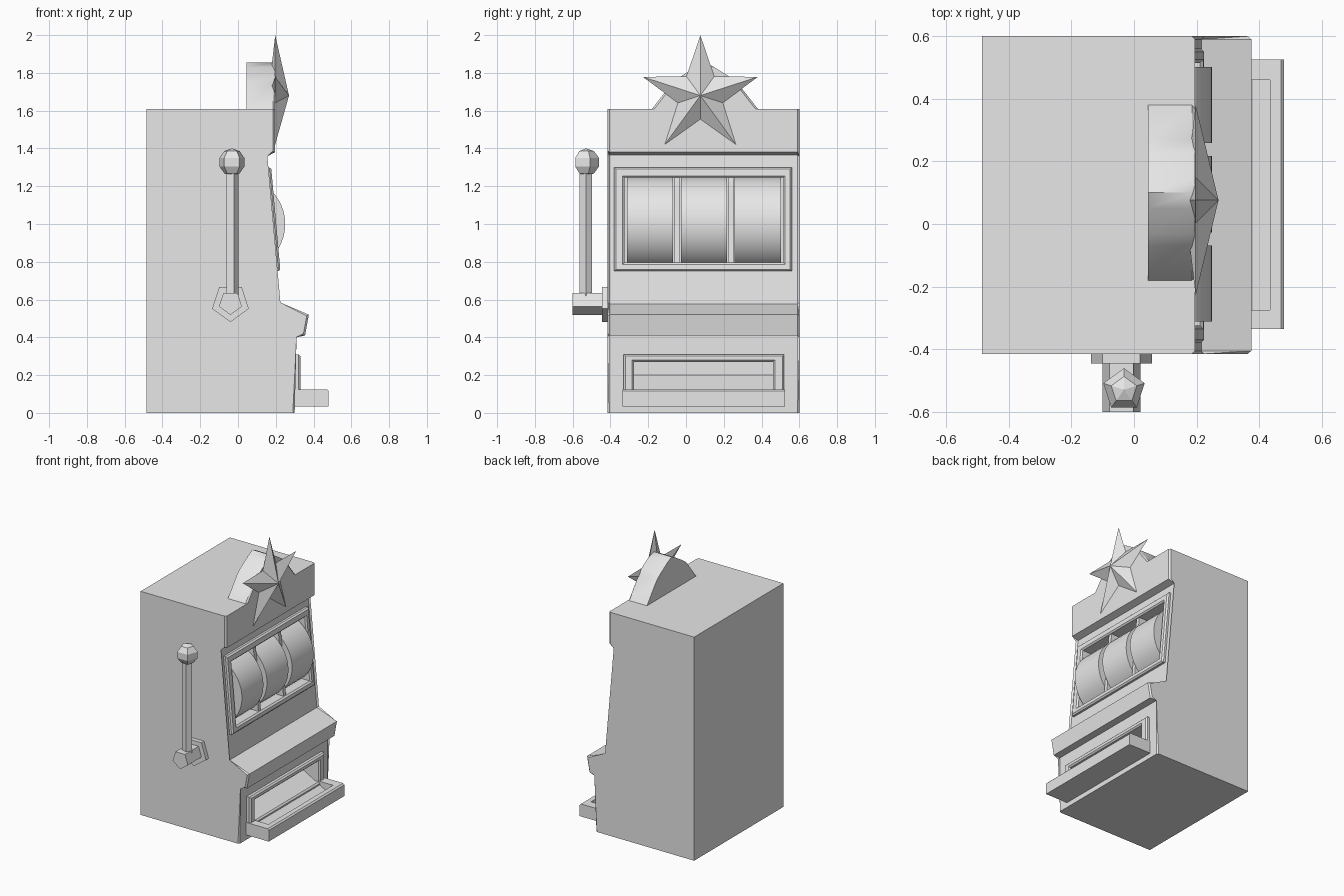
import bpy, bmesh, math

cube = bpy.data.objects.get("Cube")
if cube:
    bpy.data.objects.remove(cube, do_unlink=True)

grey = bpy.data.materials.new("light grey")
grey.diffuse_color = (0.8, 0.8, 0.8, 1)
grey.use_nodes = True
grey.node_tree.nodes["Principled BSDF"].inputs["Base Color"].default_value = (0.8, 0.8, 0.8, 1)


def finish(name, bm, smooth=None):
    bmesh.ops.recalc_face_normals(bm, faces=bm.faces)
    me = bpy.data.meshes.new(name)
    bm.to_mesh(me)
    bm.free()
    me.materials.append(grey)
    ob = bpy.data.objects.new(name, me)
    bpy.context.collection.objects.link(ob)
    if smooth:
        activate(ob)
        bpy.ops.object.shade_smooth_by_angle(angle=math.radians(smooth))
    return ob


def activate(ob):
    bpy.ops.object.select_all(action='DESELECT')
    ob.select_set(True)
    bpy.context.view_layer.objects.active = ob


def prism(name, pts, a, b, axis='y', chamfer=None, width=0.01, smooth=None):
    """Extrude an outline from a to b: (x, z) along y, (y, z) along x, (x, y) along z."""
    place = {'y': lambda p, t: (p[0], t, p[1]),
             'x': lambda p, t: (t, p[0], p[1]),
             'z': lambda p, t: (p[0], p[1], t)}[axis]
    bm = bmesh.new()
    ends = [[bm.verts.new(place(p, t)) for p in pts] for t in (a, b)]
    n = len(pts)
    for end in ends:
        bm.faces.new(end)
    for i in range(n):
        j = (i + 1) % n
        bm.faces.new((ends[0][i], ends[0][j], ends[1][j], ends[1][i]))
    if chamfer:
        edges = [e for e in bm.edges if chamfer(e.verts[0].co, e.verts[1].co)]
        bmesh.ops.bevel(bm, geom=edges, offset=width, segments=1, affect='EDGES')
    return finish(name, bm, smooth)


def ring(n, r, cx, cy, start=0.0):
    return [(cx + r * math.cos(start + math.tau * i / n),
             cy + r * math.sin(start + math.tau * i / n)) for i in range(n)]


def frame(name, outer, inner, base, depth):
    """Chamfered rectangular frame; base(z) gives x of the surface it sits on."""
    def grow(r, d):
        return (r[0] - d, r[1] + d, r[2] - d, r[3] + d)
    rings = [(outer, -0.02), (outer, depth - 0.01), (grow(outer, -0.01), depth),
             (grow(inner, 0.01), depth), (inner, depth - 0.01), (inner, -0.02)]
    bm = bmesh.new()
    loops = []
    for (y0, y1, z0, z1), d in rings:
        loops.append([bm.verts.new((base(z) + d, y, z))
                      for y, z in ((y0, z0), (y1, z0), (y1, z1), (y0, z1))])
    for k in range(len(loops)):
        p, q = loops[k], loops[(k + 1) % len(loops)]
        for i in range(4):
            j = (i + 1) % 4
            bm.faces.new((p[i], p[j], q[j], q[i]))
    return finish(name, bm)


def cut(ob, cutter):
    m = ob.modifiers.new("cut", 'BOOLEAN')
    m.operation = 'DIFFERENCE'
    m.solver = 'EXACT'
    m.object = cutter
    activate(ob)
    bpy.ops.object.modifier_apply(modifier=m.name)


def panel(z):
    return 0.215 - (z - 0.577) * 0.089


# Cabinet from its side profile, with chamfered front side edges
profile = [(-0.485, 0), (0.3, 0), (0.3, 0.41), (0.355, 0.41), (0.375, 0.52),
           (0.215, 0.577), (0.145, 1.365), (0.195, 1.38), (0.195, 1.61), (-0.485, 1.61)]
cabinet = prism("cabinet", profile, -0.415, 0.6,
                chamfer=lambda a, b: abs(a.y - b.y) < 1e-4 and min(a.x, b.x) > 0.1)

# Coin tray block
tray = prism("coin_tray", [(0.29, 0.035), (0.48, 0.035), (0.48, 0.125), (0.29, 0.125)],
             -0.335, 0.525, chamfer=lambda a, b: min(a.x, b.x) > 0.4 and min(a.z, b.z) > 0.1)

# Hollow out the reel window and the coin chute with its sloping floor
window = prism("window_cutter", [(0, 0.795), (0.4, 0.795), (0.4, 1.245), (0, 1.245)], -0.325, 0.515)
chute = prism("chute_cutter", [(0.15, 0.27), (0.435, 0.27), (0.435, 0.07), (0.38, 0.07), (0.15, 0.2)],
              -0.275, 0.46)
cut(cabinet, window)
cut(cabinet, chute)
cut(tray, chute)
for helper in (window, chute):
    bpy.data.objects.remove(helper, do_unlink=True)

# Frames around the reel window and the coin chute
frame("reel_frame", (-0.38, 0.56, 0.75, 1.3), (-0.325, 0.515, 0.795, 1.245), panel, 0.025)
frame("chute_frame", (-0.33, 0.52, 0.09, 0.31), (-0.275, 0.46, 0.12, 0.27), lambda z: 0.3, 0.03)

# Three reels and the two bars between them
for i in range(3):
    y = -0.19 + 0.285 * i
    prism(f"reel_{i + 1}", ring(48, 0.25, 0.0, 1.0), y - 0.122, y + 0.122, smooth=30)
for i in range(2):
    y = -0.048 + 0.286 * i
    bar = [(panel(0.785) - 0.05, 0.785), (panel(0.785) + 0.01, 0.785),
           (panel(1.255) + 0.01, 1.255), (panel(1.255) - 0.05, 1.255)]
    prism(f"reel_bar_{i + 1}", bar, y - 0.014, y + 0.014)

# Arched crown on top
arch = [(-0.18, 1.61), (-0.07, 1.75), (-0.03, 1.78), (0.05, 1.83), (0.1, 1.855),
        (0.15, 1.83), (0.23, 1.78), (0.27, 1.75), (0.38, 1.61)]
prism("crown", arch, 0.045, 0.195, axis='x', smooth=40,
      chamfer=lambda a, b: min(a.x, b.x) > 0.1 and max(a.z, b.z) > 1.62)

# Faceted star
bm = bmesh.new()
rim = []
for i in range(10):
    r = 0.32 if i % 2 == 0 else 0.125
    t = math.pi / 2 + math.tau * i / 10
    rim.append(bm.verts.new((0.197, 0.076 + r * math.cos(t), 1.68 + r * math.sin(t))))
for x in (0.27, 0.16):
    apex = bm.verts.new((x, 0.076, 1.68))
    for i in range(10):
        bm.faces.new((rim[i], rim[(i + 1) % 10], apex))
finish("star", bm)

# Pull lever: pentagonal mount, hub, rod and knob
down = -math.pi / 2
prism("lever_mount", ring(5, 0.102, -0.04, 0.583, down), -0.445, -0.41)
prism("lever_hub", ring(5, 0.064, -0.04, 0.583, down), -0.6, -0.44)
prism("lever_rod", ring(5, 0.035, -0.032, -0.53), 0.6, 1.28, axis='z')
bm = bmesh.new()
bmesh.ops.create_uvsphere(bm, u_segments=5, v_segments=5, radius=0.073)
bmesh.ops.translate(bm, verts=bm.verts, vec=(-0.032, -0.53, 1.327))
finish("lever_knob", bm)
